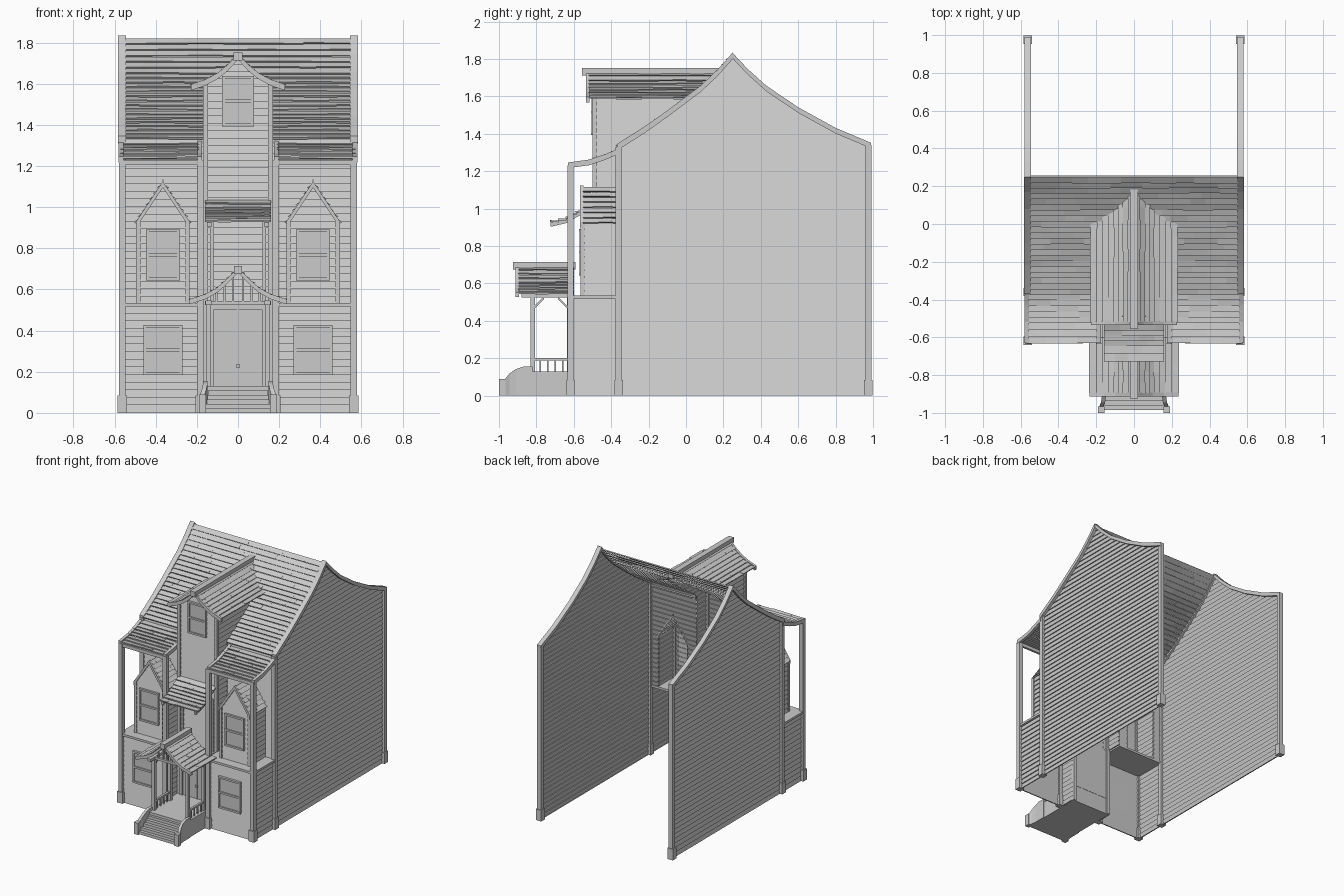
import bpy, bmesh, math, random
from mathutils import Vector

if "Cube" in bpy.data.objects:
    bpy.data.objects.remove(bpy.data.objects["Cube"])
random.seed(4)


class Part:
    """Collects simple solids and faces, then makes one named object."""
    def __init__(self, name, mirror=True):
        self.name, self.mirror, self.bm = name, mirror, bmesh.new()

    def face(self, pts):
        for s in ((1, -1) if self.mirror else (1,)):
            vs = [self.bm.verts.new((s * p[0], p[1], p[2])) for p in pts]
            self.bm.faces.new(vs if s > 0 else vs[::-1])

    def solid(self, a, b):
        """Closed loft between two matching loops."""
        for s in ((1, -1) if self.mirror else (1,)):
            A, B = ([self.bm.verts.new((s * p[0], p[1], p[2])) for p in q] for q in (a, b))
            n = len(A)
            fs = [self.bm.faces.new(A), self.bm.faces.new(B[::-1])]
            fs += [self.bm.faces.new((A[i], B[i], B[(i + 1) % n], A[(i + 1) % n])) for i in range(n)]
            bmesh.ops.recalc_face_normals(self.bm, faces=fs)

    def box(self, x0, x1, y0, y1, z0, z1):
        ring = [(x0, y0), (x1, y0), (x1, y1), (x0, y1)]
        self.solid([(x, y, z0) for x, y in ring], [(x, y, z1) for x, y in ring])
        return self

    def ribbon(self, prof, th, put, u0, u1):
        """Board following a (t, z) profile."""
        for (t0, z0), (t1, z1) in zip(prof, prof[1:]):
            q = [(t0, z0), (t1, z1), (t1, z1 - th), (t0, z0 - th)]
            self.solid([put(u0, *p) for p in q], [put(u1, *p) for p in q])
        return self

    def shingles(self, prof, step, put, u0, u1, w):
        """Overlapping courses of tiles from ridge to eave; u1 is a function of z."""
        P = [Vector(p) for p in prof]
        for a, b in zip(P, P[1:]):
            d = b - a
            k = max(1, round(d.length / step))
            n = Vector((-d.y, d.x)).normalized()
            n = n if n.y > 0 else -n
            for i in range(k):
                p, q = a + d * i / k, a + d * (i + 1) / k
                u, end = u0, u1((p.y + q.y) / 2)
                while u < end - 1e-4:
                    v = u + w * random.uniform(.6, 1.4)
                    v = end if v > end - w * .4 else v
                    r = random.uniform(.009, .014)
                    sec = [p + n * .001, q + n * r, q + n * (r - .01), p - n * .008]
                    self.solid([put(u, *c) for c in sec], [put(v, *c) for c in sec])
                    u = v
        return self

    def siding(self, z0, z1, spans, put, h=.036, d=.008):
        """Clapboard courses; spans(z) lists (u0, u1) ranges, put(u, out, z) places them."""
        k = max(1, round((z1 - z0) / h))
        for i in range(k):
            a, b = z0 + (z1 - z0) * i / k, z0 + (z1 - z0) * (i + 1) / k
            for (l0, r0), (l1, r1) in zip(spans(a + 1e-4), spans(b - 1e-4)):
                self.face([put(l0, d, a), put(r0, d, a), put(r1, 0, b), put(l1, 0, b)])
                self.face([put(l0, 0, a), put(r0, 0, a), put(r0, d, a), put(l0, d, a)])
        return self

    def window(self, xc, hw, z0, z1, y, t=.014):
        """Frame, cross rail and pane on a front wall."""
        for s in (-1, 1):
            x = xc + s * hw
            self.box(x - t / 2, x + t / 2, y - .018, y, z0, z1)
        for z in (z0, (z0 + z1) / 2, z1):
            self.box(xc - hw - t / 2, xc + hw + t / 2, y - .02, y, z - t / 2, z + t / 2)
        self.box(xc - hw, xc + hw, y - .011, y, z0, z1)
        return self

    def done(self):
        me = bpy.data.meshes.new(self.name)
        self.bm.to_mesh(me)
        bpy.context.collection.objects.link(bpy.data.objects.new(self.name, me))


def lerp(pts, v):
    pts = sorted(pts)
    for (a, b), (c, d) in zip(pts, pts[1:]):
        if v <= c:
            return b + (d - b) * max(0, (v - a) / (c - a))
    return pts[-1][1]


along_x = lambda u, t, z: (u, t, z)      # profile in y, running along x
along_y = lambda u, t, z: (t, u, z)      # profile in x, running along y
FRONT = [(.25, 1.82), (.17, 1.73), (.08, 1.645), (.02, 1.6), (-.1, 1.51), (-.22, 1.425), (-.37, 1.33)]
REAR = [(.25, 1.82), (.33, 1.735), (.43, 1.645), (.6, 1.53), (.8, 1.42), (.99, 1.34)]
EAVE = [(-.36, 1.31), (-.43, 1.28), (-.52, 1.25), (-.63, 1.235)]
y_front = lambda z: lerp([(z_, y) for y, z_ in FRONT], z)
y_rear = lambda z: lerp([(z_, y) for y, z_ in REAR], z)

# side walls, open at the back
Part("side_walls").siding(0, 1.82, lambda z: [(y_front(z) if z > 1.33 else -.36, y_rear(z) if z > 1.34 else .98)],
                          lambda u, o, z: (.557 + o, u, z)).done()

# corner posts with feet
p = Part("corner_posts")
for x, y, top in ((.562, -.36, 1.33), (.562, .975, 1.34), (.562, -.618, 1.23), (.183, -.618, 1.23)):
    p.box(x - .016, x + .016, y - .016, y + .016, 0, top)
    p.box(x - .023, x + .023, y - .022, y + .022, 0, .085)
p.done()

# main roof, front slope only, open under the dormer
Part("main_roof_upper", False).shingles(FRONT[:4], .036, along_x, -.55, lambda z: .55, .13).done()
Part("main_roof_lower").shingles(FRONT[3:], .036, along_x, .16, lambda z: .55, .13).done()
Part("gable_trim").ribbon([(y, z + .015) for y, z in FRONT], .035, along_x, .545, .583) \
    .ribbon([(y, z + .012) for y, z in REAR], .03, along_x, .545, .58).done()

# lower front eave roofs
Part("eave_roof").shingles(EAVE, .036, along_x, .19, lambda z: .57, .1).done()
Part("eave_trim").ribbon([(y, z + .012) for y, z in EAVE], .03, along_x, .557, .58) \
    .ribbon([(y, z + .012) for y, z in EAVE], .03, along_x, .175, .198) \
    .box(.18, .57, -.63, -.612, 1.205, 1.23).done()

# lower front rooms and balcony floors
Part("lower_rooms").siding(0, .52, lambda z: [(.17, .56)], lambda u, o, z: (u, -.61 - o, z)) \
    .siding(0, .52, lambda z: [(-.61, -.36)], lambda u, o, z: (.557 + o, u, z)) \
    .siding(0, .52, lambda z: [(-.61, -.49)], lambda u, o, z: (.175 - o, u, z)).done()
Part("balcony_floors").box(.165, .575, -.63, -.36, .518, .535).done()
Part("lower_windows").window(.365, .088, .19, .42, -.612).done()

# upper front wall with pointed openings behind the bays
C = .365
arch = lambda z, w=.12: w if z < .93 else w * max(0, (1.115 - z) / .185)
Part("upper_front_wall").siding(.53, 1.33, lambda z: [(.165, C - arch(z)), (C + arch(z), .56)],
                                lambda u, o, z: (u, -.36 - o, z)).done()

# pointed bays
Part("bay_walls").siding(.53, 1.11, lambda z: [(C - arch(z), C + arch(z))], lambda u, o, z: (u, -.55 - o, z)) \
    .siding(.53, .93, lambda z: [(-.55, -.36)], lambda u, o, z: (C + .12 + o, u, z)) \
    .siding(.53, .93, lambda z: [(-.55, -.36)], lambda u, o, z: (C - .12 - o, u, z)).done()
p = Part("bay_roofs")
t = Part("bay_trim")
for s in (-1, 1):
    slope = [(C, 1.115), (C + s * .13, .92)]
    p.shingles(slope, .036, along_y, -.55, lambda z: -.36, .07)
    t.ribbon([(x, z + .01) for x, z in slope], .03, along_y, -.566, -.548)
    x = C + s * .12
    t.box(x - .01, x + .01, -.563, -.543, .53, .93)
p.done()
t.done()
Part("bay_windows").window(C, .075, .65, .885, -.552).done()

# central tower rising into the dormer
gable = lambda z: .16 if z < 1.6 else .16 * max(0, (1.73 - z) / .13)
Part("tower_front", False).siding(0, 1.73, lambda z: [(-gable(z), gable(z))], lambda u, o, z: (u, -.485 - o, z)).done()
Part("tower_sides").siding(.53, 1.61, lambda z: [(-.485, -.36 if z < 1.33 else y_front(z))],
                           lambda u, o, z: (.157 + o, u, z)).done()
Part("tower_posts").box(.145, .17, -.5, -.475, 0, 1.6).box(.12, .135, -.5, -.485, .53, .93).done()
Part("dormer_window", False).window(0, .07, 1.4, 1.63, -.487).done()

# dormer roof dying into the main roof
DORM = [(.0, 1.735), (.05, 1.68), (.1, 1.64), (.16, 1.608), (.228, 1.585)]
Part("dormer_roof").shingles(DORM, .036, along_y, -.52, lambda z: y_front(z) + .02, .12).done()
Part("dormer_trim").ribbon([(x, z + .012) for x, z in DORM], .03, along_y, -.535, -.515).done()
Part("dormer_ridge", False).box(-.022, .022, -.555, .19, 1.712, 1.752).done()

# small hood roof on the tower
HOOD = [(-.49, 1.035), (-.56, .99), (-.64, .945), (-.725, .925)]
Part("hood_roof", False).shingles(HOOD, .036, along_x, -.16, lambda z: .16, .09).done()
Part("hood_brackets").ribbon(HOOD, .022, along_x, .13, .15).done()

# front door
p = Part("front_door", False).box(-.12, .12, -.5, -.486, .13, .5)
p.box(-.004, .004, -.504, -.49, .13, .5).box(-.01, .01, -.512, -.5, .22, .236).done()
Part("door_frame").box(.12, .142, -.51, -.486, .13, .52).box(0, .142, -.51, -.486, .5, .525).done()

# porch floor and steps
Part("porch_floor", False).box(-.165, .165, -.87, -.49, .0, .13).done()
p = Part("steps", False)
for i in range(5):
    w = .145 + .004 * (4 - i)
    p.box(-w, w, -.985 + i * .024, -.86, .022 * i, .022 * (i + 1))
p.done()

# curved stair cheeks flaring to end blocks
CHEEK = [(.148, -.82, .155), (.148, -.87, .155), (.148, -.91, .142), (.153, -.945, .118), (.163, -.97, .085)]
p = Part("stair_cheeks")
for a, b in zip(CHEEK, CHEEK[1:]):
    p.solid(*[[(x, y, 0), (x + .022, y, 0), (x + .022, y, z), (x, y, z)] for x, y, z in (a, b)])
p.box(.155, .19, -1.0, -.965, 0, .09).done()

# porch posts, beams, braces and side railings
p = Part("porch_frame")
for y in (-.82, -.625):
    p.box(.132, .155, y - .012, y + .012, .13, .54)
p.box(.13, .158, -.88, -.6, .525, .545).box(0, .16, -.83, -.81, .525, .543)
p.ribbon([(-.81, .48), (-.76, .53)], .014, along_x, .138, .15)
p.ribbon([(-.635, .48), (-.685, .53)], .014, along_x, .138, .15)
p.done()
p = Part("porch_railings").box(.136, .152, -.82, -.62, .188, .202)
for i in range(4):
    p.box(.14, .149, -.784 + i * .04, -.775 + i * .04, .13, .19)
p.done()

# porch roof with spindles in its gable
PORCH = [(0, .695), (.05, .645), (.1, .6), (.16, .567), (.235, .543)]
Part("porch_roof").shingles(PORCH, .034, along_y, -.895, lambda z: -.6, .08).done()
Part("porch_roof_trim").ribbon([(x, z + .01) for x, z in PORCH], .025, along_y, -.912, -.892).done()
Part("porch_ridge", False).box(-.02, .02, -.925, -.59, .675, .715).done()
p = Part("gable_spindles")
for x in (.025, .065, .105):
    p.box(x - .005, x + .005, -.826, -.814, .54, lerp(PORCH, x))
p.done()
